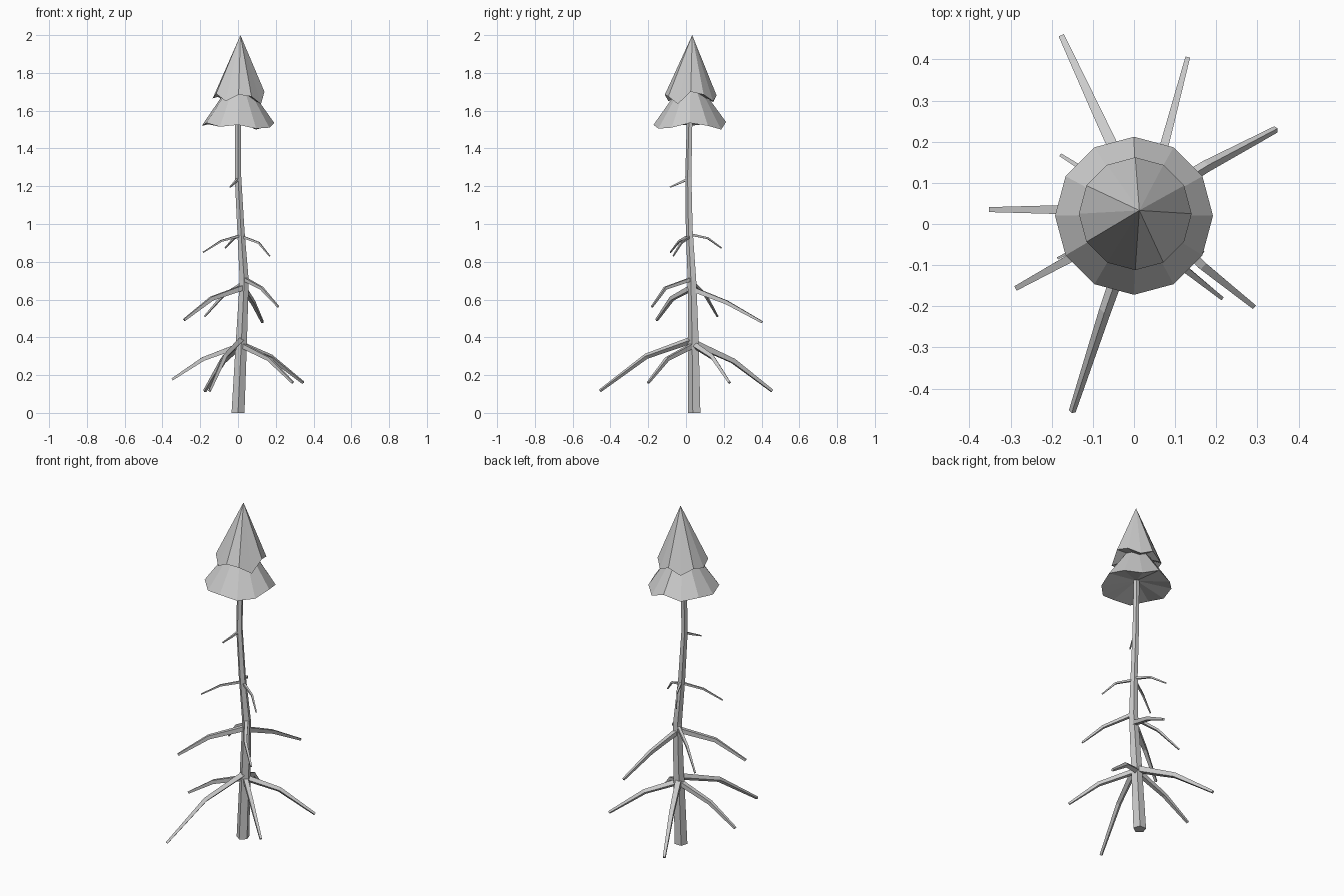
import bpy, bmesh, math
from mathutils import Vector

if "Cube" in bpy.data.objects:
    bpy.data.objects.remove(bpy.data.objects["Cube"], do_unlink=True)

grey = bpy.data.materials.new("pale_grey")
grey.use_nodes = True
grey.diffuse_color = (0.6, 0.6, 0.6, 1)
grey.node_tree.nodes["Principled BSDF"].inputs["Base Color"].default_value = (0.6, 0.6, 0.6, 1)


def finish(name, bm):
    bmesh.ops.recalc_face_normals(bm, faces=bm.faces[:])
    mesh = bpy.data.meshes.new(name)
    bm.to_mesh(mesh)
    bm.free()
    mesh.materials.append(grey)
    obj = bpy.data.objects.new(name, mesh)
    bpy.context.collection.objects.link(obj)


def bridge(bm, a, b):
    n = len(a)
    for i in range(n):
        bm.faces.new((a[i], a[(i + 1) % n], b[(i + 1) % n], b[i]))


def tube(name, points, radii, sides, turn, upright=False):
    """Tapered, flat-sided limb along a few points."""
    bm = bmesh.new()
    pts = [Vector(p) for p in points]
    rings = []
    for i, (p, r) in enumerate(zip(pts, radii)):
        along = (pts[min(i + 1, len(pts) - 1)] - pts[max(i - 1, 0)]).normalized()
        if upright:
            side, up = Vector((1, 0, 0)), Vector((0, 1, 0))
        else:
            side = along.cross(Vector((0, 0, 1))).normalized()
            up = side.cross(along)
        angles = [turn + math.tau * k / sides for k in range(sides)]
        rings.append([bm.verts.new(p + r * (math.cos(t) * side + math.sin(t) * up)) for t in angles])
    for a, b in zip(rings, rings[1:]):
        bridge(bm, a, b)
    bm.faces.new(rings[0])
    bm.faces.new(rings[-1])
    finish(name, bm)


def tier(name, centre, radius, rim_z, top, top_radius, hollow_z):
    """Ragged foliage cone with a hollow underside."""
    bm = bmesh.new()
    n = len(rim_z)
    dirs = [Vector((math.cos(math.tau * k / n), math.sin(math.tau * k / n), 0)) for k in range(n)]
    base = Vector((centre[0], centre[1], 0))
    rim = [bm.verts.new(base + d * radius + Vector((0, 0, z))) for d, z in zip(dirs, rim_z)]
    apex = bm.verts.new(top)
    upper = rim
    if top_radius:
        upper = [bm.verts.new(Vector(top) + d * top_radius) for d in dirs]
        bridge(bm, rim, upper)
    under = bm.verts.new(base + Vector((0, 0, hollow_z)))
    for i in range(n):
        j = (i + 1) % n
        bm.faces.new((upper[i], upper[j], apex))
        bm.faces.new((rim[j], rim[i], under))
    finish(name, bm)


# Trunk: gently bent five-sided column with one edge to the front
trunk = [(0, .047, 0), (.018, .042, .38), (.033, .034, .7), (.015, .019, .97),
         (0, .014, 1.25), (0, .022, 1.62)]
tube("trunk", trunk, [.036, .031, .025, .02, .018, .016], 5, -math.pi / 2, upright=True)


def trunk_at(z):
    for a, b in zip(trunk, trunk[1:]):
        if z <= b[2]:
            return Vector(a).lerp(Vector(b), (z - a[2]) / (b[2] - a[2]))


# Branches: start height, bend, tip, thickness at the trunk, ridge on top or flat
RIDGE, FLAT = 0, math.pi / 4
branches = {
    "low_front_branch": (.39, (-.07, -.21, .30), (-.15, -.455, .117), .019, RIDGE),
    "low_back_left_branch": (.36, (.175, .14, .295), (.345, .23, .16), .019, RIDGE),
    "low_back_right_branch": (.37, (-.08, .25, .275), (-.175, .455, .117), .022, FLAT),
    "low_right_branch": (.36, (-.185, .035, .285), (-.349, .035, .177), .019, FLAT),
    "low_front_left_branch": (.36, (.165, -.1, .285), (.29, -.2, .16), .018, FLAT),
    "middle_front_right_branch": (.665, (-.14, -.075, .605), (-.285, -.155, .492), .019, FLAT),
    "middle_back_branch": (.655, (.08, .215, .585), (.13, .403, .48), .018, FLAT),
    "middle_front_left_branch": (.71, (.125, -.11, .66), (.213, -.18, .562), .014, FLAT),
    "middle_back_right_branch": (.69, (-.08, .105, .62), (-.177, .167, .51), .012, FLAT),
    "high_front_right_branch": (.94, (-.09, -.035, .91), (-.185, -.083, .85), .009, FLAT),
    "high_left_branch": (.935, (.11, -.025, .9), (.168, -.068, .83), .009, FLAT),
    "high_back_branch": (.945, (-.02, .115, .925), (-.068, .188, .873), .009, FLAT),
    "top_twig": (1.24, (-.02, -.035, 1.217), (-.042, -.085, 1.195), .009, FLAT),
}
for name, (z, bend, tip, r, turn) in branches.items():
    tube(name, [trunk_at(z), bend, tip], [r, r * .78, r * .45], 4, turn)

# Foliage: skirt below, pointed cap above
tier("lower_foliage", (0, .02), .192,
     [1.535, 1.52, 1.5, 1.54, 1.515, 1.53, 1.52, 1.535, 1.515, 1.525, 1.505, 1.51],
     (.003, .023, 1.71), .065, 1.56)
tier("upper_foliage", (.003, .025), .137,
     [1.7, 1.685, 1.65, 1.68, 1.645, 1.68, 1.665, 1.69, 1.65, 1.685, 1.675, 1.635],
     (.013, .033, 2.0), 0, 1.705)
